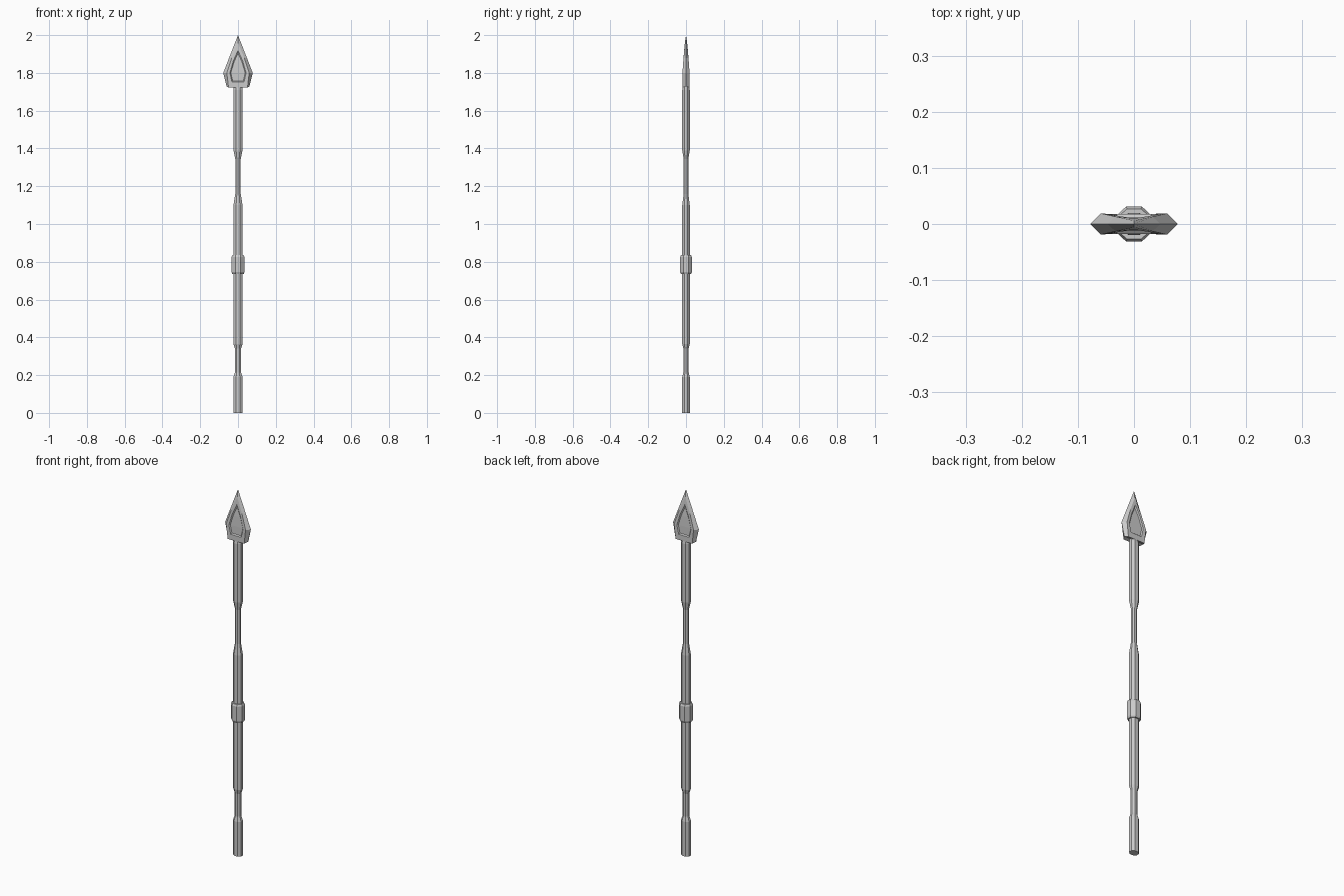
import bpy, bmesh, math

if "Cube" in bpy.data.objects:
    bpy.data.objects.remove(bpy.data.objects["Cube"])


def finish(name, bm):
    bmesh.ops.recalc_face_normals(bm, faces=bm.faces)
    mesh = bpy.data.meshes.new(name)
    bm.to_mesh(mesh)
    bm.free()
    obj = bpy.data.objects.new(name, mesh)
    bpy.context.collection.objects.link(obj)
    return obj


def bridge(bm, a, b):
    n = len(a)
    for i in range(n):
        j = (i + 1) % n
        bm.faces.new((a[i], a[j], b[j], b[i]))


def octagon_rod(name, profile):
    """Stack of octagons with flats facing front; profile = (z, half_x, half_y)."""
    bm = bmesh.new()
    k = 1 / math.cos(math.pi / 8)
    rings = []
    for z, hx, hy in profile:
        angles = [math.pi / 8 + i * math.pi / 4 for i in range(8)]
        rings.append([bm.verts.new((hx * k * math.cos(a), hy * k * math.sin(a), z))
                      for a in angles])
    for a, b in zip(rings, rings[1:]):
        bridge(bm, a, b)
    bm.faces.new(rings[0])
    bm.faces.new(rings[-1])
    return finish(name, bm)


# Shaft with two narrowed grips
W, N = (0.024, 0.020), (0.0145, 0.0125)
octagon_rod("shaft", [
    (0, *W), (0.19, *W), (0.215, 0.016, 0.014), (0.34, 0.016, 0.014), (0.365, *W),
    (1.10, *W), (1.16, *N), (1.345, *N), (1.39, *W), (1.67, *W)])

# Socket under the blade
octagon_rod("socket", [(1.67, 0.024, 0.020), (1.71, 0.024, 0.020), (1.735, 0.021, 0.015)])

# Middle collar
octagon_rod("collar", [(0.735, 0.030, 0.027), (0.745, 0.034, 0.031),
                       (0.825, 0.034, 0.031), (0.835, 0.030, 0.027)])

# Blade: nested half outlines (x, y, z) from tip to base, mirrored in x and y
edge = [(0, 0, 2.0), (0.047, 0, 1.88), (0.078, 0, 1.80), (0.060, 0, 1.728)]
ridge = [(0, 0.006, 1.96), (0.033, 0.013, 1.88), (0.059, 0.019, 1.80), (0.050, 0.018, 1.722)]
rim = [(0, 0.010, 1.92), (0.026, 0.014, 1.86), (0.043, 0.0175, 1.80), (0.032, 0.018, 1.752)]
floor = [(0, 0.006, 1.905), (0.022, 0.010, 1.855), (0.038, 0.012, 1.80), (0.028, 0.012, 1.757)]

bm = bmesh.new()


def outline(half, side):
    pts = half + [(-x, y, z) for x, y, z in reversed(half[1:])]
    return [bm.verts.new((x, y * side, z)) for x, y, z in pts]


outer = outline(edge, 1)
for side in (-1, 1):
    loops = [outer] + [outline(half, side) for half in (ridge, rim, floor)]
    for a, b in zip(loops, loops[1:]):
        bridge(bm, a, b)
    # recessed panel
    f = loops[-1]
    bm.faces.new((f[0], f[1], f[6]))
    bm.faces.new((f[1], f[2], f[5], f[6]))
    bm.faces.new((f[2], f[3], f[4], f[5]))
finish("blade", bm)
